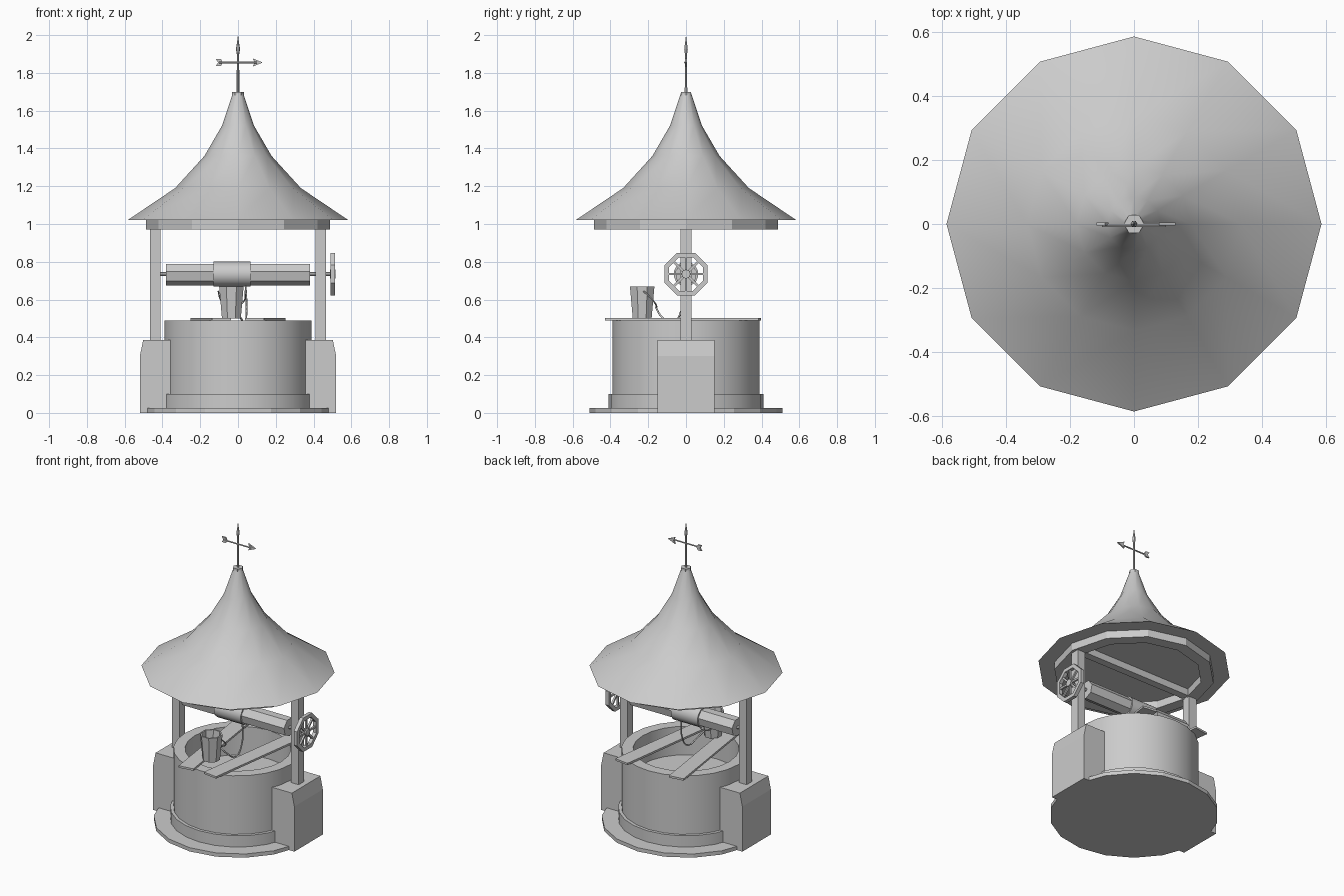
import bpy, bmesh, math
from mathutils import Vector, Matrix

if "Cube" in bpy.data.objects:
    bpy.data.objects.remove(bpy.data.objects["Cube"])


def finish(name, bm, smooth=None):
    bmesh.ops.recalc_face_normals(bm, faces=bm.faces)
    me = bpy.data.meshes.new(name)
    bm.to_mesh(me)
    bm.free()
    ob = bpy.data.objects.new(name, me)
    bpy.context.collection.objects.link(ob)
    if smooth:
        bpy.ops.object.select_all(action='DESELECT')
        ob.select_set(True)
        bpy.context.view_layer.objects.active = ob
        bpy.ops.object.shade_smooth_by_angle(angle=math.radians(smooth))
    return ob


def lathe(name, profile, n, closed=False, smooth=None, axis='Z', loc=(0, 0, 0), turn=0.0):
    """Revolve (radius, height) points; open profiles get end caps."""
    bm = bmesh.new()
    rings = [[bm.verts.new((r * math.cos(2 * math.pi * i / n + turn),
                            r * math.sin(2 * math.pi * i / n + turn), z))
              for i in range(n)] for r, z in profile]
    pairs = list(zip(rings, rings[1:])) + ([(rings[-1], rings[0])] if closed else [])
    for a, b in pairs:
        for i in range(n):
            j = (i + 1) % n
            bm.faces.new((a[i], a[j], b[j], b[i]))
    if not closed:
        bm.faces.new(rings[0])
        bm.faces.new(rings[-1])
    if axis == 'X':
        bm.transform(Matrix.Rotation(math.pi / 2, 4, 'Y'))
    bm.transform(Matrix.Translation(loc))
    return finish(name, bm, smooth)


def box(name, lo, hi, turn=None):
    bm = bmesh.new()
    bmesh.ops.create_cube(bm, size=1)
    lo, hi = Vector(lo), Vector(hi)
    bm.transform(Matrix.Diagonal((*(hi - lo), 1)))
    if turn:
        bm.transform(turn)
    bm.transform(Matrix.Translation((lo + hi) / 2))
    return finish(name, bm)


def extrude(name, pts, depth, axis):
    """Extrude a flat outline symmetrically: outline in XZ, depth along Y (or YZ along X)."""
    bm = bmesh.new()
    def place(u, v, d):
        return (u, d, v) if axis == 'Y' else (d, u, v)
    a = [bm.verts.new(place(u, v, -depth / 2)) for u, v in pts]
    b = [bm.verts.new(place(u, v, depth / 2)) for u, v in pts]
    bm.faces.new(a)
    bm.faces.new(b)
    for i in range(len(pts)):
        j = (i + 1) % len(pts)
        bm.faces.new((a[i], a[j], b[j], b[i]))
    return finish(name, bm)


def tube(name, pts, r):
    cu = bpy.data.curves.new(name, 'CURVE')
    cu.dimensions = '3D'
    cu.bevel_depth = r
    cu.bevel_resolution = 1
    cu.resolution_u = 4
    sp = cu.splines.new('BEZIER')
    sp.bezier_points.add(len(pts) - 1)
    for p, co in zip(sp.bezier_points, pts):
        p.co = co
        p.handle_left_type = p.handle_right_type = 'AUTO'
    ob = bpy.data.objects.new(name, cu)
    bpy.context.collection.objects.link(ob)


# Stone base, footing and well wall
lathe("ground_slab", [(0.51, 0), (0.51, 0.025)], 18, turn=math.pi / 2)
lathe("footing_ring", [(0.41, 0.02), (0.41, 0.1), (0.36, 0.1), (0.36, 0.02)], 24, True, 40)
lathe("well_wall", [(0.39, 0.02), (0.39, 0.49), (0.32, 0.49), (0.32, 0.02)], 24, True, 40)
lathe("water", [(0.325, 0.27), (0.325, 0.3)], 24)

# Piers and posts on both sides
for s, side in ((-1, "left"), (1, "right")):
    extrude(side + "_pier", [(s * 0.35, 0), (s * 0.52, 0), (s * 0.52, 0.30),
                             (s * 0.502, 0.385), (s * 0.35, 0.385)], 0.3, 'Y')
    x = s * 0.438
    box(side + "_post", (x - 0.029, -0.029, 0.37), (x + 0.029, 0.029, 1.02))

# Two loose planks over the opening, spreading toward the back
for s, side in ((-1, "left"), (1, "right")):
    box(side + "_plank", (s * 0.145 - 0.05, -0.425, 0.49), (s * 0.145 + 0.05, 0.395, 0.503),
        Matrix.Rotation(-s * 0.14, 4, 'Z'))

# Roof, eaves ring and cross beam
lathe("roof", [(0.585, 1.02), (0.333, 1.19), (0.178, 1.36), (0.085, 1.52), (0.028, 1.69)],
      12, smooth=50)
lathe("eaves_ring", [(0.487, 0.97), (0.487, 1.025), (0.41, 1.025), (0.41, 0.97)], 12, True)
box("cross_beam", (-0.43, -0.025, 0.975), (0.43, 0.025, 1.022))

# Cap, spire and weather vane
lathe("roof_cap", [(0.032, 1.68), (0.032, 1.7)], 6)
lathe("spire", [(0.008, 1.69), (0.006, 1.87), (0.005, 1.89), (0.011, 1.925), (0.001, 1.99)], 6)
lathe("spire_tip", [(0.004, 1.97), (0.0005, 2.0)], 6)
lathe("vane_rod", [(0.005, -0.1), (0.005, 0.1)], 6, axis='X', loc=(0, -0.005, 1.855))
extrude("vane_head", [(0.078, 1.833), (0.13, 1.855), (0.078, 1.877), (0.088, 1.855)], 0.01, 'Y')
extrude("vane_tail", [(-0.08, 1.855), (-0.09, 1.873), (-0.117, 1.873), (-0.105, 1.855),
                      (-0.117, 1.837), (-0.09, 1.837)], 0.01, 'Y')

# Windlass
Z = 0.735
lathe("axle", [(0.011, -0.43), (0.011, 0.515)], 8, axis='X', loc=(0, 0, Z))
lathe("windlass_drum", [(0.06, -0.38), (0.06, 0.38)], 7, axis='X', loc=(0, 0, Z))
lathe("rope_coil", [(0.066, -0.13), (0.066, 0.065)], 14, axis='X', loc=(0, 0, Z), smooth=40)

# Crank wheel
lathe("wheel_rim", [(0.122, -0.012), (0.122, 0.012), (0.096, 0.012), (0.096, -0.012)],
      8, True, axis='X', loc=(0.502, 0, Z), turn=math.pi / 8)
lathe("wheel_hub", [(0.024, -0.014), (0.024, 0.014)], 8, axis='X', loc=(0.502, 0, Z))
for k in range(4):
    box("wheel_spoke", (0.496, -0.105, Z - 0.006), (0.508, 0.105, Z + 0.006),
        Matrix.Rotation(k * math.pi / 4, 4, 'X'))

# Bucket, handle and slack rope
lathe("bucket", [(0.054, 0.5), (0.07, 0.668), (0.06, 0.668), (0.046, 0.52)], 8,
      loc=(-0.035, -0.232, 0), turn=math.pi / 8)
tube("bucket_handle", [(-0.105, -0.225, 0.645), (-0.085, -0.17, 0.59), (-0.03, -0.155, 0.56),
                       (0.03, -0.17, 0.59), (0.037, -0.225, 0.645)], 0.004)
tube("rope", [(0.04, -0.01, 0.68), (0.045, -0.025, 0.54), (0.035, -0.075, 0.475),
              (0.01, -0.13, 0.51), (-0.03, -0.16, 0.56)], 0.005)
